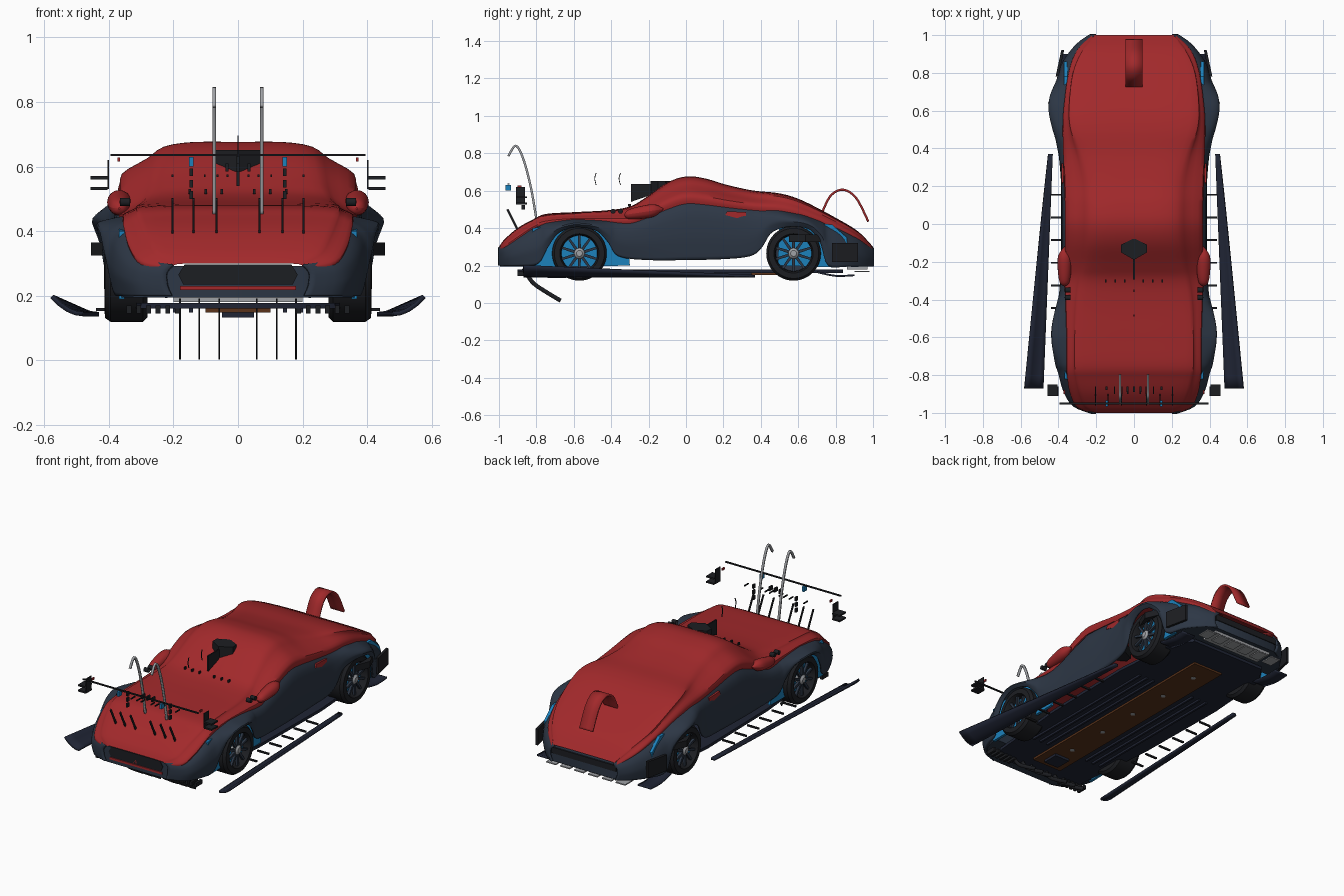
import bpy, bmesh, math
from mathutils import Matrix, Vector

if "Cube" in bpy.data.objects:
    bpy.data.objects.remove(bpy.data.objects["Cube"])


def material(name, r, g, b):
    m = bpy.data.materials.new(name)
    m.diffuse_color = (r, g, b, 1)
    m.use_nodes = True
    m.node_tree.nodes["Principled BSDF"].inputs["Base Color"].default_value = m.diffuse_color
    return m


RED = material("red", .36, .022, .024)
NAVY = material("navy", .026, .038, .06)
DEEP = material("deep_navy", .014, .018, .035)
BLUE = material("blue", .012, .22, .5)
DARK = material("dark", .012, .013, .016)
BROWN = material("brown", .1, .032, .01)
SILVER = material("silver", .35, .36, .38)


def build(name, verts, faces, mat, thick=0, mirror=False):
    me = bpy.data.meshes.new(name)
    me.from_pydata([tuple(v) for v in verts], [], faces)
    bm = bmesh.new()
    bm.from_mesh(me)
    bmesh.ops.recalc_face_normals(bm, faces=bm.faces)
    bm.to_mesh(me)
    bm.free()
    me.materials.append(mat)
    ob = bpy.data.objects.new(name, me)
    bpy.context.collection.objects.link(ob)
    if thick:
        mod = ob.modifiers.new("thickness", 'SOLIDIFY')
        mod.thickness, mod.offset = thick, 0
    if mirror:
        ob.modifiers.new("mirror", 'MIRROR')
    return ob


def dense(pts, n):
    """Catmull-Rom resampling of a list of number tuples."""
    out = []
    for i in range(len(pts) - 1):
        a, b, c, d = pts[max(i - 1, 0)], pts[i], pts[i + 1], pts[min(i + 2, len(pts) - 1)]
        for k in range(n):
            t = k / n
            out.append(tuple(q + .5 * t * (r - p + t * (2 * p - 5 * q + 4 * r - s + t * (3 * (q - r) + s - p)))
                             for p, q, r, s in zip(a, b, c, d)))
    return out + [tuple(pts[-1])]


def grid(name, rows, mat, thick=0, mirror=False, loop=False):
    n, m = len(rows), len(rows[0])
    faces = [(i * m + j, i * m + j + 1, (i + 1) % n * m + j + 1, (i + 1) % n * m + j)
             for i in range(n if loop else n - 1) for j in range(m - 1)]
    return build(name, [v for r in rows for v in r], faces, mat, thick, mirror)


def prism(name, outline, axis, lo, hi, mat, mirror=False):
    """Extrude an outline along an axis: x outlines are (y,z), y are (x,z), z are (x,y)."""
    k, n = "xyz".index(axis), len(outline)
    verts = [p[:k] + (v,) + p[k:] for v in (lo, hi) for p in outline]
    faces = [tuple(range(n)), tuple(range(n, 2 * n))]
    faces += [(i, (i + 1) % n, n + (i + 1) % n, n + i) for i in range(n)]
    return build(name, verts, faces, mat, 0, mirror)


def box(name, x0, x1, y0, y1, z0, z1, mat, mirror=False):
    return prism(name, [(x0, y0), (x1, y0), (x1, y1), (x0, y1)], 'z', z0, z1, mat, mirror)


def ribbon(name, path, x0, x1, mat, thick, mirror=False):
    rows = [[(x0, y, z), (x1, y, z)] for y, z in dense(path, 8)]
    return grid(name, rows, mat, thick, mirror)


def lathe(name, profile, centre, axis, mat, n=40, mirror=False):
    """Spin (offset, radius) points around an axis through centre."""
    q = Vector((1, 0, 0)).rotation_difference(Vector(axis))
    rows = [[Vector(centre) + q @ Vector((u, r * math.cos(a), r * math.sin(a))) for u, r in profile]
            for a in (2 * math.pi * i / n for i in range(n))]
    return grid(name, rows, mat, 0, mirror, True)


# Upper body stations: y, top height, flat half-width, edge half-width, edge height
UPPER = [(-1, .30, .18, .22, .285), (-.97, .34, .24, .30, .295), (-.9, .40, .27, .335, .34),
         (-.82, .445, .29, .35, .395), (-.75, .475, .30, .355, .42), (-.6, .485, .30, .355, .435),
         (-.42, .495, .29, .36, .43), (-.3, .515, .27, .365, .425), (-.22, .56, .25, .36, .45),
         (-.1, .642, .235, .36, .50), (0, .675, .23, .36, .53), (.1, .665, .23, .36, .525),
         (.22, .63, .235, .365, .51), (.36, .60, .27, .37, .495), (.5, .585, .32, .375, .485),
         (.62, .548, .33, .37, .46), (.8, .455, .31, .345, .40), (.92, .382, .26, .30, .34),
         (1, .30, .20, .22, .28)]
rows = []
for y, zt, wf, w, ze in dense(UPPER, 5):
    h, d = zt - ze, w - wf
    half = dense([(0, zt), (wf * .6, zt), (wf, zt - h * .1), (wf + d * .4, zt - h * .35),
                  (w, zt - h * .68), (w, ze)], 3)
    rows.append([(-x, y, z) for x, z in reversed(half[1:])] + [(x, y, z) for x, z in half])
grid("upper_body", rows, RED)


def edge(y):
    for a, b in zip(UPPER, UPPER[1:]):
        if a[0] <= y <= b[0]:
            t = (y - a[0]) / (b[0] - a[0])
            return a[3] + t * (b[3] - a[3]), a[4] + t * (b[4] - a[4])


# Lower body sides: y, bulge half-width, bottom height (rising over the wheels)
SIDE = [(-1, .22, .2), (-.96, .32, .2), (-.88, .37, .2), (-.79, .395, .21), (-.745, .41, .29),
        (-.69, .42, .37), (-.62, .43, .405), (-.55, .43, .408), (-.47, .415, .385), (-.41, .40, .32),
        (-.36, .39, .25), (-.2, .38, .23), (0, .38, .23), (.2, .38, .235), (.34, .39, .25),
        (.40, .40, .29), (.45, .41, .37), (.52, .43, .405), (.6, .445, .41), (.67, .44, .39),
        (.725, .42, .31), (.76, .405, .2), (.86, .37, .195), (.95, .3, .195), (1, .23, .195)]
rows = []
for y, wb, zl in dense(SIDE, 4):
    wr, ze = edge(max(-1, min(1, y)))
    h = max(ze - zl, .02)
    sec = dense([(wr - .02, ze + .01), (wr + (wb - wr) * .6, zl + h * .85), (wb, zl + h * .5),
                 (wb - .005, zl + h * .25), (wb - .015, zl)], 3)
    rows.append([(x, y, z) for x, z in sec])
grid("lower_body_side", rows, NAVY, .012, True)

# Bumpers, following the plan outline
for name, s, pts, top in (("front_bumper", -1, [(.2, .995), (.28, .965), (.34, .9), (.365, .8)], .292),
                          ("rear_bumper", 1, [(.21, .995), (.29, .945), (.35, .86), (.375, .77)], .285)):
    pts = dense(pts, 4)
    prism(name, [(x, s * y) for x, y in pts] + [(-x, s * y) for x, y in reversed(pts)], 'z', .195, top, NAVY)

# Front fascia: grille, lamps, red lip and triangle
prism("grille", [(-.17, .235), (.17, .235), (.185, .265), (.165, .297), (-.165, .297), (-.185, .265)],
      'y', -1, -.985, DARK)
for x in (.075, .118):
    lathe("lamp_ring", [(0, .013), (.003, .013), (.003, .018), (-.01, .018)], (x, -.996, .262), (0, -1, 0), DEEP, 24, True)
prism("nose_triangle", [(-.018, .236), (.018, .236), (0, .262)], 'y', -1, -.99, RED)
box("front_lip", -.18, .18, -1, -.96, .217, .23, RED)
prism("front_underguide", [(-.09, .215), (.13, .215), (.1, .195), (-.07, .195)], 'y', -.98, -.9, SILVER)

# Rear fascia: dark slot, diffuser plates
box("rear_slot", -.22, .22, .985, 1, .245, .282, DARK)
for i in range(6):
    box("diffuser_tab", -.27 + i * .095, -.205 + i * .095, .9, .98, .165, .172, SILVER)
box("rear_underguide", -.2, .2, .86, .97, .18, .198, SILVER)

# Floor, plank, bolts
floor = [(.2, -.9), (.3, -.84), (.35, -.3), (.36, .3), (.33, .72), (.25, .84)]
prism("floor", floor + [(-x, y) for x, y in reversed(floor)], 'z', .16, .178, DEEP)
box("plank", -.1, .1, -.78, .66, .148, .16, BROWN)
box("plank_block", -.05, .05, -.74, -.64, .133, .16, DEEP)
for i in range(5):
    lathe("plank_bolt", [(0, 0), (0, .014), (.006, .014)], (0, -.55 + i * .27, .145), (0, 0, 1), SILVER, 16)
for x in (.14, .19, .24):
    box("floor_strake", x, x + .012, -.6, .35, .148, .162, DEEP, True)
for i in range(6):
    box("splitter_stay", .18 + i * .03, .195 + i * .03, -.9, -.84, .145, .17, DARK, True)

# Blue inner panels
prism("front_blue_panel", [(-.82, .19), (-.3, .2), (-.32, .41), (-.6, .43), (-.82, .40)], 'x', .352, .368, BLUE, True)
prism("rear_blue_panel", [(.49, .2), (.8, .19), (.86, .25), (.86, .35), (.78, .42), (.5, .43)], 'x', .352, .37, BLUE, True)

# Wheels
for y in (-.57, .575):
    c = (.28, y, .265)
    lathe("tyre", [(.02, .095), (0, .1), (0, .132), (.015, .146), (.115, .146), (.132, .134), (.134, .105), (.12, .098),
                   (.07, .094)], c, (1, 0, 0), DARK, 48, True)
    lathe("brake_disc", [(.07, 0), (.07, .096)], c, (1, 0, 0), NAVY, 40, True)
    lathe("hub", [(.06, .028), (.12, .028), (.13, .016), (.13, 0)], c, (1, 0, 0), SILVER, 24, True)
    for i in range(10):
        sp = prism("spoke", [(-.008, .02), (.008, .02), (.006, .1), (-.006, .1)], 'x', .105, .12, NAVY)
        sp.data.transform(Matrix.Translation(c) @ Matrix.Rotation(i * math.pi / 5, 4, 'X'))
        sp.modifiers.new("mirror", 'MIRROR')

# Long side blades flaring forward
rows = []
for i in range(21):
    t = i / 20
    a, b = .43 + .05 * t, .455 + .122 * t
    rows.append([(a + (b - a) * u, .37 - 1.24 * t, .143 + .055 * t * u * u) for u in (0, .25, .5, .75, 1)])
grid("side_blade", rows, DEEP, .014, True)
for i in range(6):
    box("blade_stay", .36, .44, -.45 + i * .12, -.44 + i * .12, .152, .162, DARK, True)

# Front strakes, above and below the nose
for x in (.067, .138, .203):
    ribbon("upper_strake", [(-.955, .5), (-.93, .45), (-.89, .37)], x - .003, x + .003, DARK, .012, True)
for x in (.058, .12, .18):
    ribbon("lower_strake", [(-.87, .185), (-.82, .11), (-.75, .06), (-.67, .012)], x - .003, x + .003, DARK, .022, True)

# Tall hooks and the floating front wing
ribbon("front_hook", [(-.8, .45), (-.83, .62), (-.87, .77), (-.91, .84), (-.95, .785)], .068, .079, SILVER, .012, True)
box("wing_bar", -.395, .395, -.955, -.945, .632, .639, DARK)
for z in (.532, .565):
    box("wing_plate", .405, .457, -.91, -.85, z - .005, z + .005, DARK, True)
box("wing_endplate", .4, .405, -.91, -.86, .53, .62, DARK, True)
box("wing_sensor", .138, .152, -.965, -.935, .6, .63, BLUE, True)
for z in (.5, .535, .57):
    box("wing_bracket", .14, .15, -.88, -.86, z, z + .024, DARK, True)
box("wing_tag", .365, .373, -.9, -.88, .615, .628, RED, True)
for x in (.03, .06, .1, .2):
    box("wing_clip", x, x + .006, -.9, -.86, .568, .575, DARK, True)
for x in (.034, 0):
    box("wing_socket", x - .005, x + .005, -.89, -.86, .585, .61, DARK, x > 0)

# Windscreen pod with stalk
prism("screen_pod", [(-.07, -.15), (0, -.19), (.07, -.15), (.068, -.11), (0, -.075), (-.068, -.11)], 'z', .585, .652, DARK)
prism("pod_stalk", [(-.295, .54), (-.18, .58), (-.18, .635), (-.295, .635)], 'x', -.004, .004, DARK)
for x in (.05, .1, .15):
    box("screen_clip", x - .004, x + .004, -.31, -.295, .515, .53, DARK, True)

# Mirror pods and side lamps
rows = []
for y, r in dense([(-.33, .002), (-.31, .025), (-.24, .036), (-.17, .034), (-.12, .002)], 4):
    rows.append([(.368 + r * math.cos(a), y, .49 + .15 * (y + .2) + r * .95 * math.sin(a))
                 for a in (math.pi * k / 8 for k in range(17))])
grid("mirror_pod", rows, RED, 0, True)
for y in (-.39, -.35):
    lathe("side_lamp", [(0, .013), (.03, .013), (.032, 0)], (.335, y, .49), (1, 0, 0), DARK, 20, True)
for y, z in ((-.48, .63), (-.35, .63)):
    ribbon("antenna_wire", [(y, z), (y - .008, z + .035), (y, z + .065)], -.002, .002, DARK, .004)
prism("side_vent", [(.21, .47), (.32, .44), (.32, .485), (.22, .49)], 'x', .37, .385, RED, True)

# Rear hoop, rear flaps, flare fins
ribbon("rear_hoop", [(.73, .49), (.775, .575), (.84, .605), (.91, .56), (.975, .435)], -.045, .045, RED, .012)
prism("rear_side_plate", [(.37, .92), (.385, .92), (.415, .78), (.40, .78)], 'z', .22, .32, DARK, True)
prism("flare_fin", [(.42, .55), (.455, .64), (.42, .72)], 'z', .325, .365, DARK, True)
ribbon("rear_low_flap", [(.7, .165), (.8, .145), (.9, .148)], .3, .39, DEEP, .01, True)

# Smooth shading with sharp edges kept
for ob in bpy.context.scene.objects:
    ob.select_set(True)
    bpy.context.view_layer.objects.active = ob
bpy.ops.object.shade_smooth_by_angle(angle=math.radians(35))
